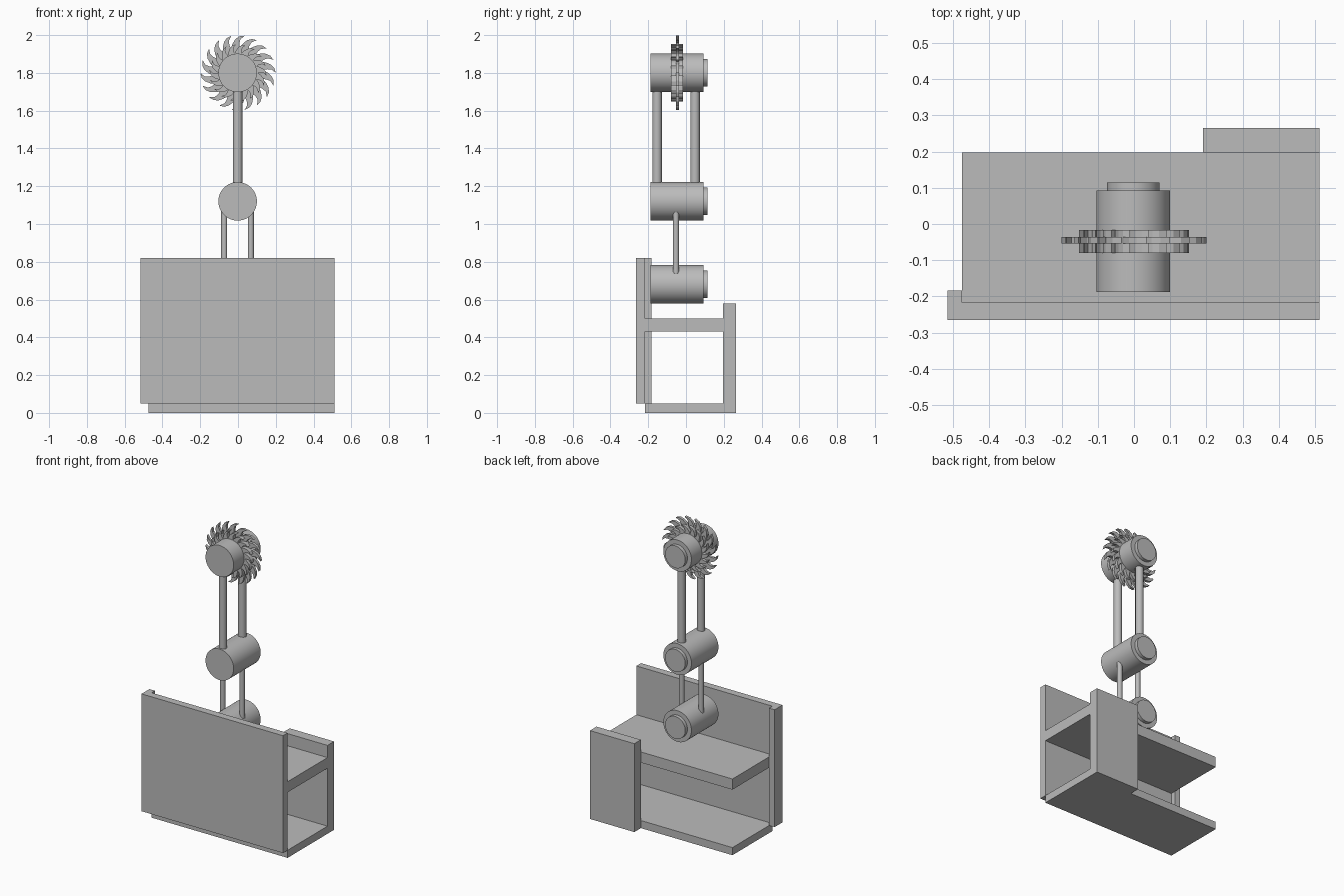
import bpy, bmesh, math
from mathutils import Matrix, Vector

if "Cube" in bpy.data.objects:
    bpy.data.objects.remove(bpy.data.objects["Cube"])

grey = bpy.data.materials.new("plain grey")
grey.diffuse_color = (0.5, 0.5, 0.5, 1)
grey.use_nodes = True
grey.node_tree.nodes["Principled BSDF"].inputs["Base Color"].default_value = grey.diffuse_color


def finish(name, bm, smooth=False):
    bmesh.ops.recalc_face_normals(bm, faces=bm.faces)
    mesh = bpy.data.meshes.new(name)
    bm.to_mesh(mesh)
    bm.free()
    mesh.materials.append(grey)
    obj = bpy.data.objects.new(name, mesh)
    bpy.context.collection.objects.link(obj)
    if smooth:
        bpy.ops.object.select_all(action='DESELECT')
        obj.select_set(True)
        bpy.context.view_layer.objects.active = obj
        bpy.ops.object.shade_smooth_by_angle(angle=math.radians(35))
    return obj


def prism(name, points, direction):
    """Extrude a flat outline along a direction."""
    bm = bmesh.new()
    face = bm.faces.new([bm.verts.new(p) for p in points])
    new = bmesh.ops.extrude_face_region(bm, geom=[face])["geom"]
    bmesh.ops.translate(bm, vec=Vector(direction),
                        verts=[v for v in new if isinstance(v, bmesh.types.BMVert)])
    return finish(name, bm)


def box(name, x0, x1, y0, y1, z0, z1):
    return prism(name, [(x0, y0, z0), (x1, y0, z0), (x1, y1, z0), (x0, y1, z0)],
                 (0, 0, z1 - z0))


def cylinder(name, radius, start, end, segments=64):
    a, b = Vector(start), Vector(end)
    turn = (b - a).to_track_quat('Z', 'Y').to_matrix().to_4x4()
    bm = bmesh.new()
    bmesh.ops.create_cone(bm, cap_ends=True, segments=segments, radius1=radius,
                          radius2=radius, depth=(b - a).length,
                          matrix=Matrix.Translation((a + b) / 2) @ turn)
    return finish(name, bm, True)


def saw_wheel(name, root, tip, y0, y1, teeth=18, phase=0.0):
    """Wheel with hooked teeth that lean clockwise seen from the front."""
    # (fraction of tooth height, fraction of pitch) around one tooth
    tooth = [(0, 0), (0.3, 0.06), (0.65, 0.0), (1, -0.3),
             (0.9, 0.1), (0.68, 0.42), (0.35, 0.72)]
    pitch = math.tau / teeth
    points = []
    for i in range(teeth):
        for h, f in tooth:
            r, a = root + (tip - root) * h, (i + f + phase) * pitch
            points.append((r * math.cos(a), y0, 1.8 + r * math.sin(a)))
    return prism(name, points, (0, y1 - y0, 0))


# Base: front panel with a return lip, floor, shelf and short back panel
prism("front_panel", [(-0.515, -0.265, 0.05), (0.512, -0.265, 0.05),
                      (0.512, -0.217, 0.05), (-0.475, -0.217, 0.05),
                      (-0.475, -0.183, 0.05), (-0.515, -0.183, 0.05)], (0, 0, 0.77))
box("floor", -0.475, 0.512, -0.217, 0.197, 0, 0.05)
box("shelf", -0.475, 0.512, -0.217, 0.197, 0.43, 0.5)
box("back_panel", 0.19, 0.512, 0.197, 0.265, 0, 0.58)

# Joint drums with end caps
for part, z in (("lower", 0.68), ("middle", 1.12), ("upper", 1.8)):
    cylinder(part + "_drum", 0.102, (-0.002, -0.188, z), (-0.002, 0.092, z))
    cylinder(part + "_cap", 0.073, (-0.002, 0.08, z), (-0.002, 0.115, z))

# Arm rods between the drums
for side, x in (("left", -0.073), ("right", 0.068)):
    cylinder("lower_rod_" + side, 0.016, (x, -0.053, 0.7), (x, -0.053, 1.1), 32)
for side, y in (("front", -0.153), ("back", 0.048)):
    cylinder("upper_rod_" + side, 0.025, (-0.002, y, 1.18), (-0.002, y, 1.74), 32)

# Cutting wheel: large blade between two small ones
saw_wheel("large_blade", 0.135, 0.2, -0.054, -0.036, phase=0.3)
saw_wheel("small_blade_front", 0.105, 0.152, -0.08, -0.054)
saw_wheel("small_blade_back", 0.105, 0.152, -0.036, -0.016)
